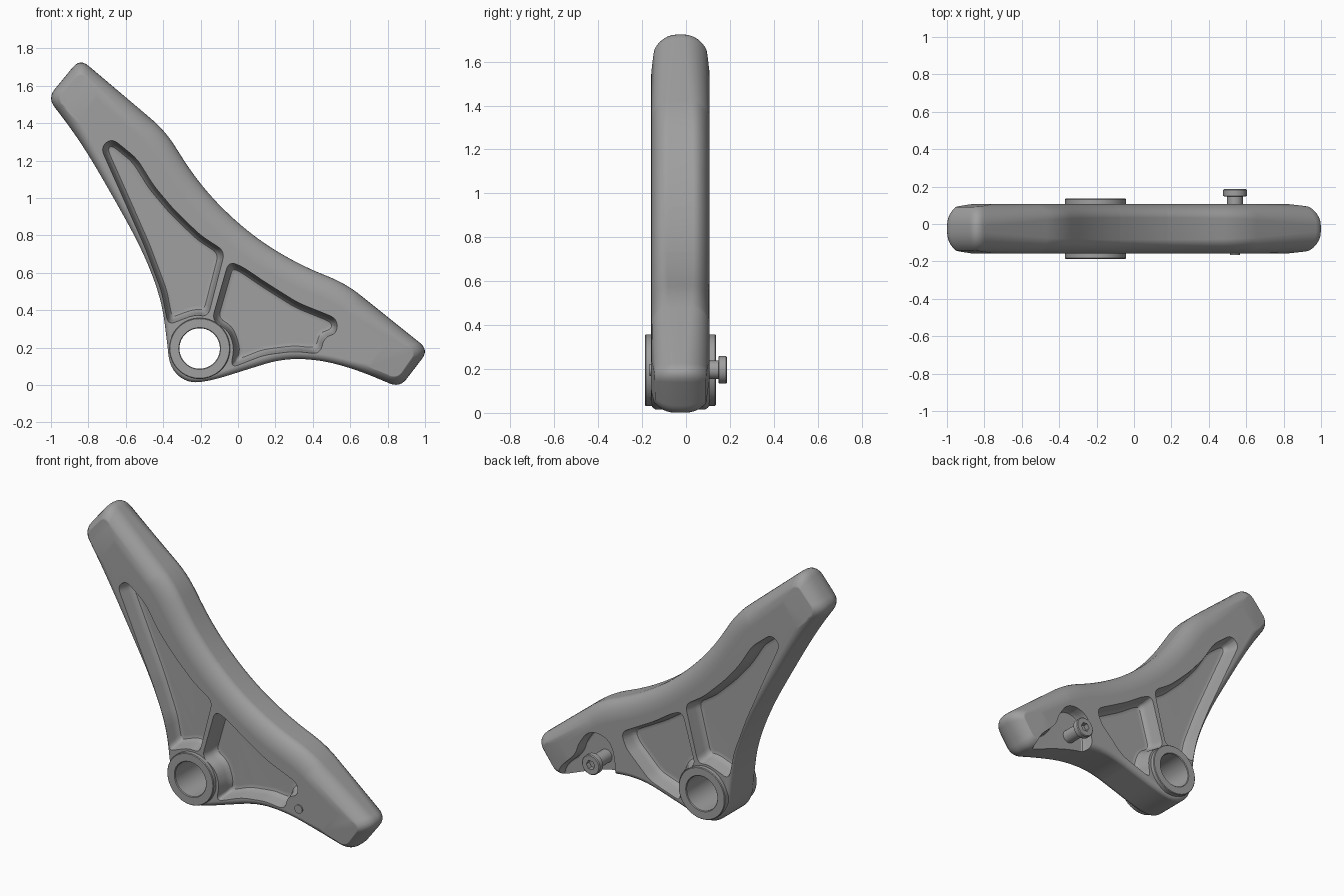
import bpy, bmesh, math
from mathutils import Vector

if "Cube" in bpy.data.objects:
    bpy.data.objects.remove(bpy.data.objects["Cube"])

FRONT, BACK = -0.159, 0.108
MID, HALF = (FRONT + BACK) / 2, (BACK - FRONT) / 2
BOSS = (-0.205, 0.195)
BOLT = (0.54, 0.196)


def loft(name, rings, closed=False):
    """Skin a list of equal rings; cap the ends, or join last to first."""
    bm = bmesh.new()
    vr = [[bm.verts.new(p) for p in ring] for ring in rings]
    n = len(vr[0])
    pairs = list(zip(vr, vr[1:])) + ([(vr[-1], vr[0])] if closed else [])
    for a, b in pairs:
        for i in range(n):
            j = (i + 1) % n
            bm.faces.new((a[i], a[j], b[j], b[i]))
    if not closed:
        bm.faces.new(vr[0])
        bm.faces.new(vr[-1])
    bmesh.ops.recalc_face_normals(bm, faces=bm.faces[:])
    me = bpy.data.meshes.new(name)
    bm.to_mesh(me)
    bm.free()
    ob = bpy.data.objects.new(name, me)
    bpy.context.collection.objects.link(ob)
    return ob


def inset_points(pts, dists):
    """Mitred inward offset of a closed polygon, one distance per corner."""
    n = len(pts)
    P = [Vector(p[:2]) for p in pts]
    area = sum(P[i - 1].x * P[i].y - P[i].x * P[i - 1].y for i in range(n))
    s = 1 if area > 0 else -1
    out = []
    for i in range(n):
        a = (P[i] - P[i - 1]).normalized()
        b = (P[(i + 1) % n] - P[i]).normalized()
        na, nb = Vector((-a.y, a.x)) * s, Vector((-b.y, b.x)) * s
        m = (na + nb).normalized()
        out.append(P[i] + m * dists[i] / max(m.dot(na), 0.5))
    return out


def round_corners(vecs, radii, steps=6):
    """Round every corner with a quadratic curve; extra components follow."""
    n, out = len(vecs), []
    for i in range(n):
        c = Vector(vecs[i])
        ends = []
        for q in (vecs[i - 1], vecs[(i + 1) % n]):
            q = Vector(q)
            length = math.hypot(q[0] - c[0], q[1] - c[1])
            ends.append(c + (q - c) * min(radii[i] / length, 0.499))
        for k in range(steps + 1):
            t = k / steps
            out.append(ends[0] * (1 - t) ** 2 + c * 2 * t * (1 - t) + ends[1] * t * t)
    return out


def cut(ob, cutter):
    mod = ob.modifiers.new("cut", "BOOLEAN")
    mod.operation, mod.solver, mod.object = "DIFFERENCE", "EXACT", cutter
    bpy.context.view_layer.objects.active = ob
    bpy.ops.object.modifier_apply(modifier=mod.name)
    bpy.data.objects.remove(cutter)


def circle(c, r, y, n=64):
    return [(c[0] + r * math.cos(2 * math.pi * i / n), y,
             c[1] + r * math.sin(2 * math.pi * i / n)) for i in range(n)]


def pocket(ob, pts, face, depth=0.103, slope=0.05, r=0.045):
    """Cut a recess with sloping walls and a soft floor edge."""
    d = 1 if face < MID else -1
    inner = inset_points(pts, [slope] * len(pts))
    prof = round_corners([(*p, *q) for p, q in zip(pts, inner)], [r] * len(pts))
    levels = [(0, -0.06), (0, 0), (0.25, 0.6), (0.38, 0.8), (0.6, 0.94), (1, 1)]
    rings = []
    for t, h in levels:
        y = face + d * (h * depth if h >= 0 else h)
        rings.append([(v[0] + (v[2] - v[0]) * t, y, v[1] + (v[3] - v[1]) * t) for v in prof])
    cut(ob, loft("pocket_cutter", rings))


# Body outline: x, z, corner radius, edge inset, edge depth
outline = [
    (-1.018, 1.535, .06, .085, .12), (-.845, 1.745, .06, .10, .12),
    (-.39, 1.36, .10, .12, .08), (-.20, 1.06, 9, .12, .075),
    (.05, .815, 9, .12, .075), (.31, .65, 9, .12, .075),
    (.58, .54, .10, .12, .08), (1.02, .187, .06, .10, .12),
    (.865, -.015, .06, .085, .12), (.64, .08, 9, .04, .05),
    (.44, .135, 9, .035, .035), (.24, .142, 9, .035, .035),
    (.04, .08, 9, .035, .035), (-.14, .023, 9, .03, .03),
    (-.27, .008, 9, .03, .03), (-.365, .09, 9, .03, .03),
    (-.38, .24, 9, .03, .03), (-.41, .46, 9, .035, .035),
    (-.51, .72, 9, .035, .035), (-.67, 1.01, 9, .04, .04),
    (-.84, 1.30, 9, .05, .06),
]
inner = inset_points(outline, [p[3] for p in outline])
prof = round_corners([(p[0], p[1], q.x, q.y, p[4]) for p, q in zip(outline, inner)],
                     [p[2] for p in outline])
rings = []
for side in (-1, 1):
    for k in range(9):
        a = math.pi / 2 * (k if side < 0 else 8 - k) / 8
        s, c = math.sin(a), math.cos(a)
        rings.append([(v[2] + (v[0] - v[2]) * s, MID + side * (HALF - v[4] * (1 - c)),
                       v[3] + (v[1] - v[3]) * s) for v in prof])
body = loft("lever_body", rings)

# Arm ends taper slightly in thickness
bm = bmesh.new()
bm.from_mesh(body.data)
for tip, direction in (((-.93, 1.64), (-.77, .64)), ((.94, .086), (.775, -.63))):
    d = Vector((direction[0], 0, direction[1]))
    for side in (-1, 1):
        start = Vector((tip[0], MID + side * HALF, tip[1])) - d * 0.2
        bmesh.ops.bisect_plane(bm, geom=bm.verts[:] + bm.edges[:] + bm.faces[:], dist=1e-6,
                               plane_co=start, plane_no=d * 0.11 + Vector((0, side, 0)),
                               clear_outer=True)
        bmesh.ops.holes_fill(bm, edges=[e for e in bm.edges if e.is_boundary], sides=0)
bmesh.ops.recalc_face_normals(bm, faces=bm.faces[:])
bm.to_mesh(body.data)
bm.free()

# Pockets either side of the rib, front and back
upper = [(-.735, 1.27), (-.675, 1.32), (-.54, 1.21), (-.45, 1.065), (-.34, .935), (-.20, .80),
         (-.07, .715), (-.16, .365), (-.23, .375), (-.30, .35), (-.375, .32), (-.41, .50),
         (-.50, .74), (-.61, .99)]
rib_side = [(-.04, .09), (-.02, .20), (-.05, .29), (-.14, .345), (-.05, .66)]
lower_front = rib_side + [(.02, .635), (.145, .55), (.32, .44), (.53, .355), (.53, .275),
                          (.46, .255), (.44, .165), (.30, .18), (.14, .16)]
lower_back = rib_side + [(.02, .635), (.145, .55), (.38, .42), (.35, .33), (.18, .165)]
pocket(body, upper, FRONT)
pocket(body, upper, BACK)
pocket(body, lower_front, FRONT)
pocket(body, lower_back, BACK)

# Open recess behind the bolt
recess = [(.43, -.1), (.42, .22), (.46, .35), (.60, .375), (.68, .27), (.70, .19),
          (.84, .06), (.84, -.1)]
pocket(body, recess, BACK, depth=.078, slope=.02, r=.07)

# Pivot boss with its bore
cut(body, loft("bore_cutter", [circle(BOSS, .13, -.3), circle(BOSS, .13, .3)]))
boss_prof = [(.108, -.182), (.112, -.187), (.159, -.187), (.163, -.183),
             (.163, .132), (.159, .136), (.112, .136), (.108, .132)]
boss = loft("pivot_boss", [circle(BOSS, r, y) for r, y in boss_prof], closed=True)

# Bolt with a hexagonal socket
bolt_prof = [(.027, -.166), (.027, .02), (.042, .02), (.042, .147), (.058, .147),
             (.063, .151), (.063, .182), (.058, .187)]
bolt = loft("bolt", [circle(BOLT, r, y, 40) for r, y in bolt_prof])
cut(bolt, loft("socket_cutter", [circle(BOLT, .03, .155, 6), circle(BOLT, .03, .25, 6)]))

# Darker grey, smooth shading with flat faces and sharp creases kept
grey = bpy.data.materials.new("dark_grey")
grey.diffuse_color = (.35, .35, .35, 1)
grey.use_nodes = True
grey.node_tree.nodes["Principled BSDF"].inputs["Base Color"].default_value = grey.diffuse_color
bpy.ops.object.select_all(action="DESELECT")
for ob in (body, boss, bolt):
    ob.data.materials.clear()
    ob.data.materials.append(grey)
    ob.select_set(True)
    bpy.context.view_layer.objects.active = ob
bpy.ops.object.shade_smooth_by_angle(angle=math.radians(30))
for ob in (body, boss, bolt):
    ob.modifiers.new("flat_faces", "WEIGHTED_NORMAL").keep_sharp = True
